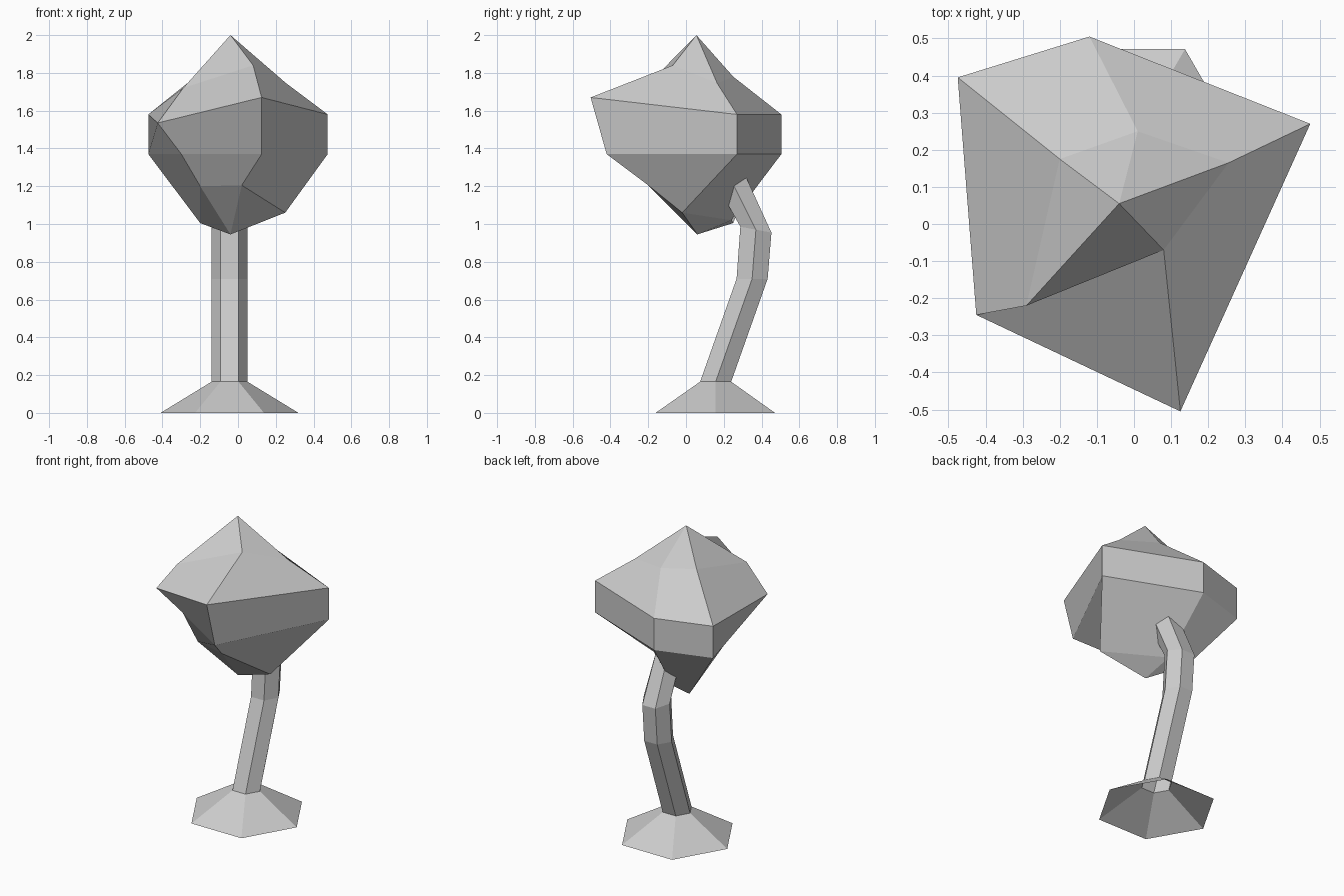
import bpy
from math import cos, sin, pi

if "Cube" in bpy.data.objects:
    bpy.data.objects.remove(bpy.data.objects["Cube"])


def loft(name, rings, bottom=None, top=None):
    """Skin equal-sized rings listed from bottom to top, with optional end apexes."""
    n = len(rings[0])
    verts = [v for ring in rings for v in ring]
    faces = [(r * n + i, r * n + (i + 1) % n, (r + 1) * n + (i + 1) % n, (r + 1) * n + i)
             for r in range(len(rings) - 1) for i in range(n)]
    if bottom:
        verts.append(bottom)
        faces += [((i + 1) % n, i, len(verts) - 1) for i in range(n)]
    if top:
        verts.append(top)
        last = (len(rings) - 1) * n
        faces += [(last + i, last + (i + 1) % n, len(verts) - 1) for i in range(n)]
    mesh = bpy.data.meshes.new(name)
    mesh.from_pydata(verts, [], faces)
    obj = bpy.data.objects.new(name, mesh)
    bpy.context.collection.objects.link(obj)
    return obj


def hexagon(y, z, radius, tilt=0.0):
    """Hexagonal section; tilt is the rise in z per unit of y."""
    ring = []
    for k in range(6):
        dy = radius * sin(k * pi / 3)
        ring.append((-0.045 + radius * cos(k * pi / 3), y + dy, z + tilt * dy))
    return ring


# Leaning trunk with a flared, open root base
loft("trunk", [
    hexagon(0.155, 0.0, 0.365),
    hexagon(0.157, 0.165, 0.095),
    hexagon(0.35, 0.71, 0.095),
    hexagon(0.37, 0.97, 0.095, -0.19),
    hexagon(0.23, 1.25, 0.085, 0.4),
])

# Irregular five-sided crown: lower ring, two belt rings, upper ring
crown_rings = [
    [(0.02, -0.20, 1.205), (0.25, -0.02, 1.06), (-0.07, 0.24, 1.02),
     (-0.20, 0.25, 1.005), (-0.20, -0.135, 1.20)],
    [(0.125, -0.42, 1.37), (0.475, 0.27, 1.37), (-0.12, 0.505, 1.37),
     (-0.475, 0.395, 1.37), (-0.30, -0.15, 1.37)],
    [(0.125, -0.505, 1.67), (0.475, 0.27, 1.58), (-0.12, 0.505, 1.58),
     (-0.475, 0.395, 1.58), (-0.425, -0.245, 1.535)],
    [(0.08, -0.07, 1.84), (0.255, 0.165, 1.745), (0.01, 0.25, 1.78),
     (-0.20, 0.175, 1.80), (-0.29, -0.22, 1.72)],
]
loft("crown", crown_rings, bottom=(-0.04, 0.06, 0.945), top=(-0.04, 0.055, 2.0))
